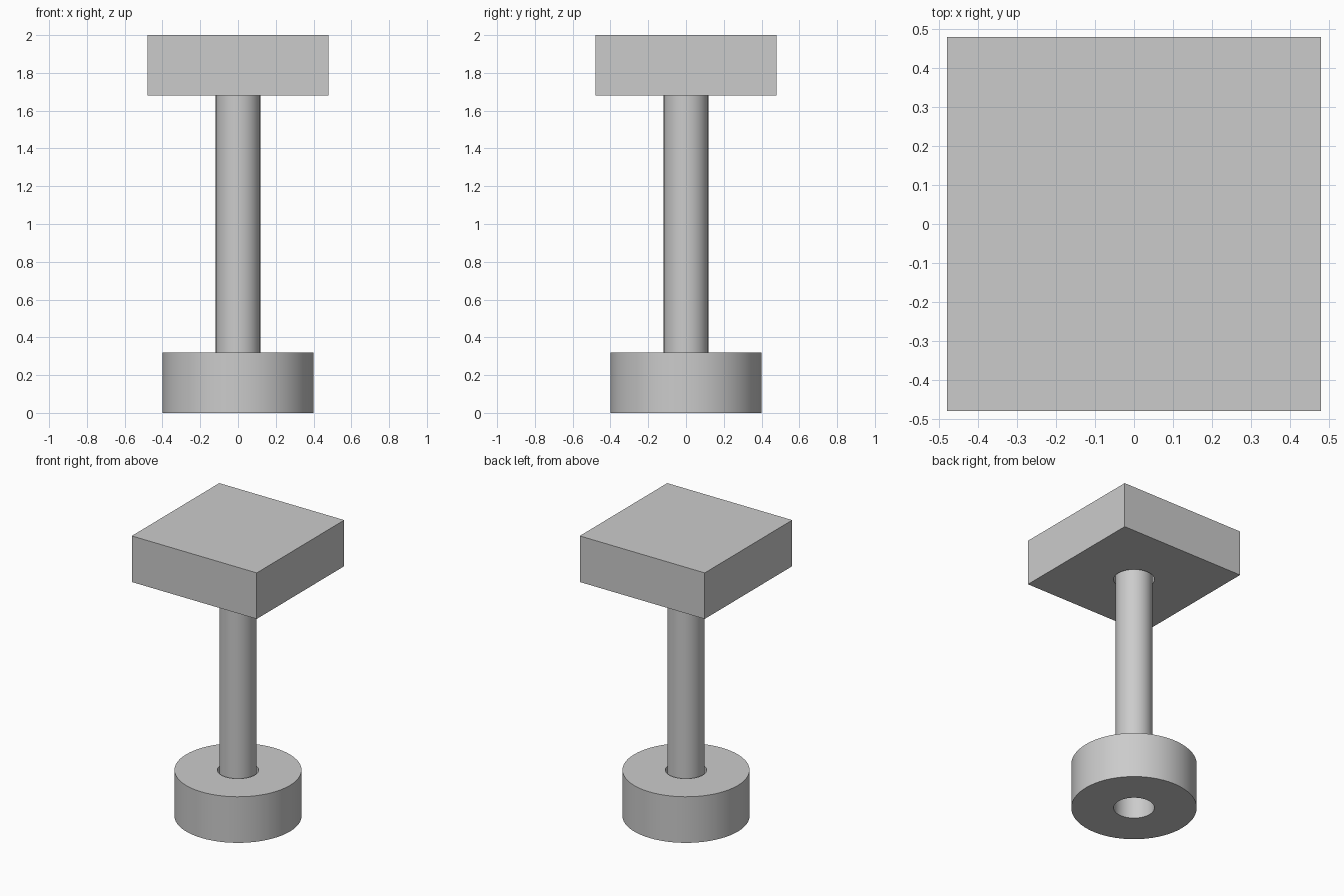
import bpy
import math

if "Cube" in bpy.data.objects:
    bpy.data.objects.remove(bpy.data.objects["Cube"], do_unlink=True)

grey = bpy.data.materials.new("plain grey")
grey.use_nodes = True
colour = (0.6, 0.6, 0.6, 1)
grey.diffuse_color = colour
grey.node_tree.nodes["Principled BSDF"].inputs["Base Color"].default_value = colour

SIDES = 64
POLE_RADIUS, HOLE_RADIUS = 0.118, 0.13
POLE_BOTTOM, POLE_TOP = 0.16, 1.84


def cylinder(name, radius, bottom, top):
    bpy.ops.mesh.primitive_cylinder_add(
        vertices=SIDES, radius=radius, depth=top - bottom,
        location=(0, 0, (bottom + top) / 2))
    obj = bpy.context.object
    obj.name = name
    obj.data.materials.append(grey)
    return obj


def bore(target, bottom, top):
    """Cut a round socket along the vertical axis of the target."""
    cutter = cylinder("bore_cutter", HOLE_RADIUS, bottom, top)
    cutter.hide_render = True
    mod = target.modifiers.new("bore", "BOOLEAN")
    mod.operation = "DIFFERENCE"
    mod.solver = "EXACT"
    mod.object = cutter
    bpy.context.view_layer.objects.active = target
    bpy.ops.object.modifier_apply(modifier=mod.name)
    bpy.data.objects.remove(cutter, do_unlink=True)


def smooth(obj):
    bpy.ops.object.select_all(action="DESELECT")
    obj.select_set(True)
    bpy.context.view_layer.objects.active = obj
    bpy.ops.object.shade_smooth_by_angle(angle=math.radians(30))


# Round base with a hole right through it
base = cylinder("round_base", 0.4, 0, 0.32)
bore(base, -0.1, 0.5)

# Square head with a blind socket underneath
bpy.ops.mesh.primitive_cube_add(size=1, location=(0, 0, 1.84))
head = bpy.context.object
head.name = "square_head"
head.scale = (0.96, 0.96, 0.32)
bpy.ops.object.transform_apply(location=False, rotation=False, scale=True)
head.data.materials.append(grey)
bore(head, 1.5, POLE_TOP)

# Pole seated in both sockets
pole = cylinder("pole", POLE_RADIUS, POLE_BOTTOM, POLE_TOP)

for part in (base, head, pole):
    smooth(part)
